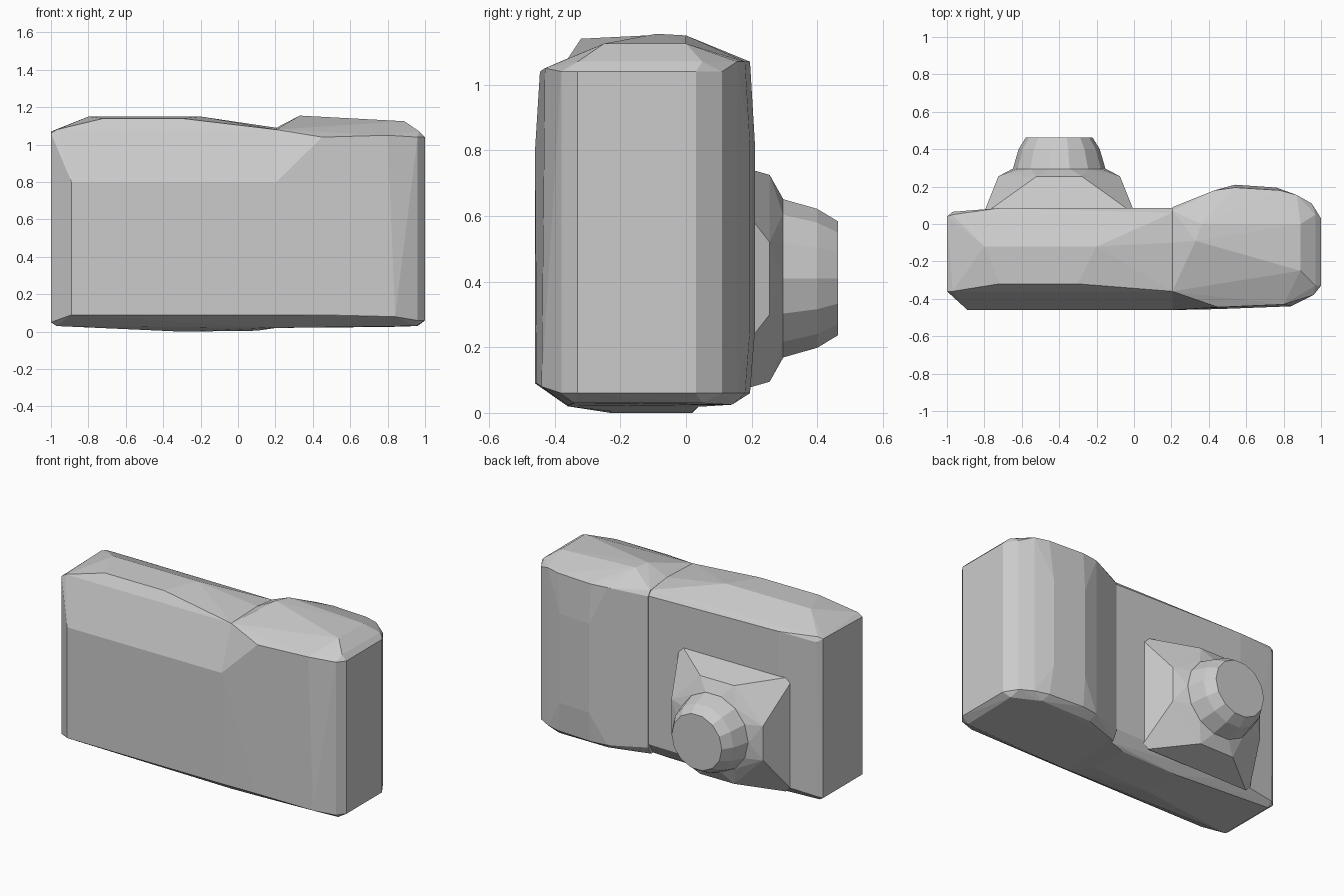
import bpy, bmesh, math


def hull(name, points):
    """Flat-faced convex solid wrapped around a few guide points."""
    bm = bmesh.new()
    for p in points:
        bm.verts.new(p)
    res = bmesh.ops.convex_hull(bm, input=bm.verts[:])
    loose = {g for g in res["geom_interior"] + res["geom_unused"]
             if isinstance(g, bmesh.types.BMVert)}
    bmesh.ops.delete(bm, geom=list(loose), context='VERTS')
    bmesh.ops.dissolve_limit(bm, angle_limit=math.radians(1),
                             verts=bm.verts[:], edges=bm.edges[:])
    bmesh.ops.recalc_face_normals(bm, faces=bm.faces[:])
    mesh = bpy.data.meshes.new(name)
    bm.to_mesh(mesh)
    bm.free()
    obj = bpy.data.objects.new(name, mesh)
    bpy.context.collection.objects.link(obj)
    return obj


def section(x, profile):
    return [(x, y, z) for y, z in profile]


CX, CZ = -0.40, 0.41          # lens axis


def ring(y, r, n=14):
    return [(CX + r * math.cos(2 * math.pi * i / n), y,
             CZ + r * math.sin(2 * math.pi * i / n)) for i in range(n)]


def octagon(y, hx, hz, ix, iz):
    """Chamfered rectangle around the lens axis."""
    return [(CX + sx * a, y, CZ + sz * b) for sx in (-1, 1) for sz in (-1, 1)
            for a, b in ((hx, iz), (ix, hz))]


# Main body: cross-sections (y, z) from the left end to the grip seam
body = section(-1.0, [(-0.36, 0.05), (0.04, 0.05), (0.04, 1.07), (-0.36, 1.06)])
body += section(-0.97, [(-0.35, 0.03), (0.03, 0.03), (0.06, 0.06), (0.065, 1.05),
                        (0.05, 1.08), (-0.36, 1.08)])
body += section(-0.89, [(-0.46, 0.09), (-0.46, 0.80)])
body += section(-0.72, [(-0.32, 1.14), (0.085, 0.08), (0.085, 1.06)])
body += section(-0.80, [(-0.12, 1.15)])
body += section(-0.30, [(-0.32, 1.14), (-0.23, 0.0), (0.02, 0.0)])
body += section(-0.20, [(-0.12, 1.15)])
body += section(0.10, [(-0.23, 0.005), (0.02, 0.005)])
body += section(0.205, [(-0.46, 0.09), (-0.46, 0.80), (-0.36, 1.08), (-0.10, 1.09),
                        (0.06, 1.07), (0.085, 1.04), (0.085, 0.09), (0.04, 0.02),
                        (-0.36, 0.02)])
hull("camera_body", body)

# Hand grip: bulging plan outline with its own low and high edge heights
grip = section(0.205, [(-0.46, 0.09), (-0.46, 0.80), (-0.36, 1.08), (-0.10, 1.09),
                       (0.07, 1.07), (0.09, 1.04), (0.09, 0.07), (0.06, 0.02),
                       (-0.36, 0.02)])
outline = [(0.43, 0.18), (0.54, 0.195), (0.78, 0.18), (0.87, 0.155), (0.95, 0.11),
           (1.0, 0.03), (1.0, -0.33), (0.96, -0.38)]
for x, y in outline:
    top = 1.07 if x < 0.9 else 1.04
    grip += [(x, y, 0.06), (x, y, top)]
grip += [(0.54, 0.21, 0.25), (0.54, 0.21, 0.82), (0.76, 0.195, 0.25), (0.76, 0.195, 0.82)]
grip += [(0.45, -0.445, 1.04), (0.80, -0.43, 1.05), (0.45, -0.455, 0.09), (0.84, -0.44, 0.08),
         (0.43, -0.36, 0.025), (0.95, -0.34, 0.03), (0.96, 0.05, 0.03), (0.80, 0.14, 0.025),
         (0.45, 0.14, 0.025)]
grip += [(0.33, -0.09, 1.155), (0.36, 0.0, 1.15), (0.89, -0.25, 1.125), (0.89, 0.0, 1.125),
         (0.97, -0.33, 1.07), (0.97, 0.05, 1.07)]
hull("hand_grip", grip)

# Lens mount: square base blending into a circle
mount = octagon(0.08, 0.395, 0.365, 0.365, 0.335)
mount += octagon(0.255, 0.325, 0.315, 0.12, 0.11)
mount += ring(0.295, 0.25)
hull("lens_mount", mount)

# Lens barrel: tapering rings
hull("lens_barrel", ring(0.28, 0.252) + ring(0.40, 0.217) + ring(0.463, 0.178))
